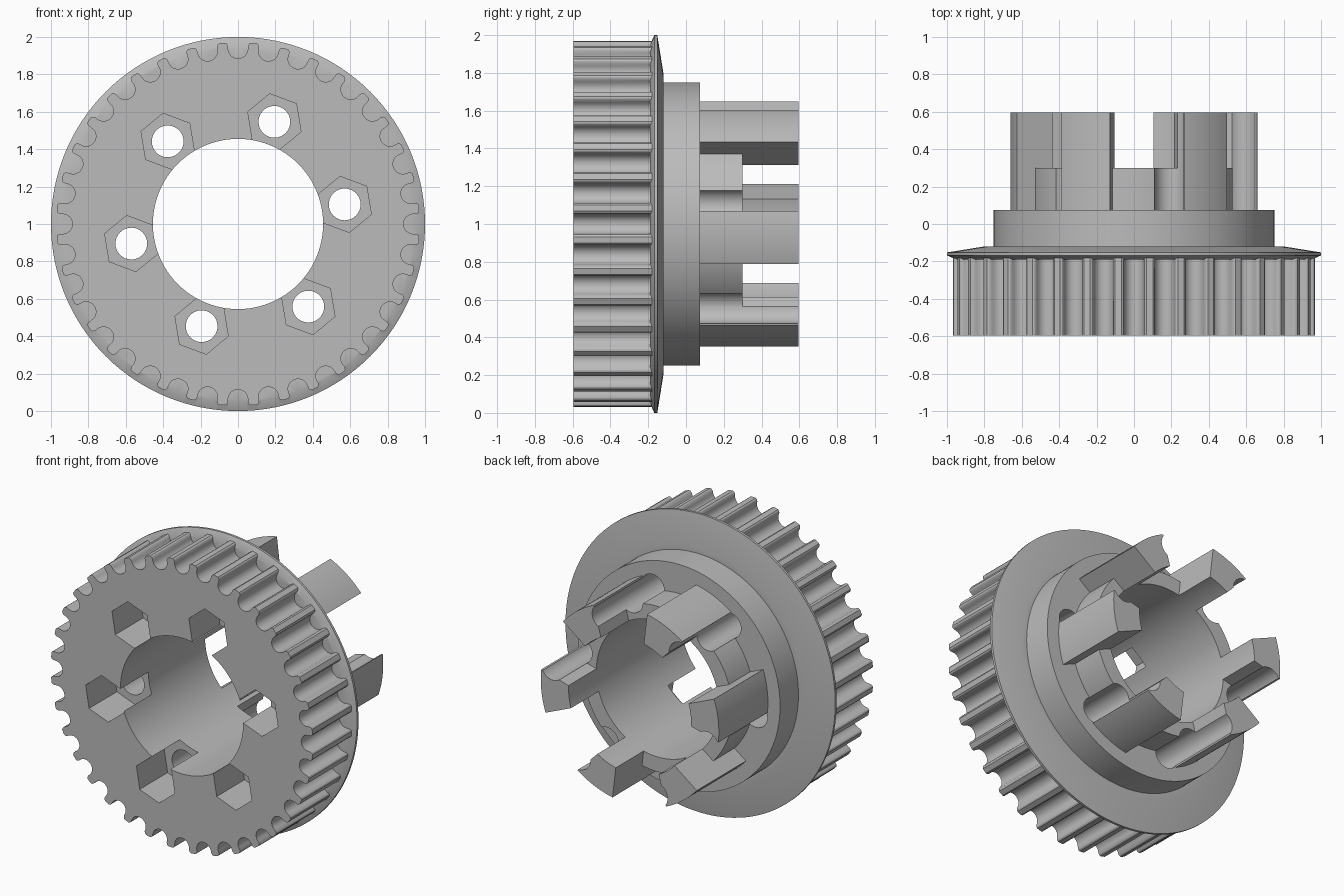
import bpy, bmesh
from math import sin, cos, radians, tau, pi

if "Cube" in bpy.data.objects:
    bpy.data.objects.remove(bpy.data.objects["Cube"])

FRONT, BACK = -0.595, 0.595
BORE, HOLE_RING, HOLE_ANGLE = 0.455, 0.58, 10.4
STEPS = [60 * i for i in range(6)]


def polar(radius, degrees):
    return radius * cos(radians(degrees)), radius * sin(radians(degrees))


def circle(radius, count, turn=0.0, at=(0, 0)):
    return [(at[0] + radius * cos(turn + tau * i / count),
             at[1] + radius * sin(turn + tau * i / count)) for i in range(count)]


def rotated(points, degrees):
    c, s = cos(radians(degrees)), sin(radians(degrees))
    return [(x * c - y * s, x * s + y * c) for x, y in points]


def loft(bm, points, sections):
    """Solid along y from an outline; sections are (y, scale) pairs."""
    rings = [[bm.verts.new((x * k, y, z * k + 1)) for x, z in points] for y, k in sections]
    for a, b in zip(rings, rings[1:]):
        for i in range(len(a)):
            j = (i + 1) % len(a)
            bm.faces.new((a[i], a[j], b[j], b[i]))
    bm.faces.new(rings[0])
    bm.faces.new(rings[-1])


def solid(name, outlines, sections):
    bm = bmesh.new()
    for points in outlines:
        loft(bm, points, sections)
    bmesh.ops.recalc_face_normals(bm, faces=bm.faces)
    mesh = bpy.data.meshes.new(name)
    bm.to_mesh(mesh)
    bm.free()
    obj = bpy.data.objects.new(name, mesh)
    bpy.context.collection.objects.link(obj)
    return obj


# Toothed belt drum: thirty-six round grooves with softened tooth tips
lip = [(0.068, 0.969), (0.059, 0.963), (0.054, 0.953)]
teeth = []
for i in range(36):
    groove = [(-u, v) for u, v in lip]
    for k in range(13):
        a = pi + pi * k / 12
        groove.append((0.053 * cos(a), 0.938 + 0.053 * sin(a)))
    groove += reversed(lip)
    teeth += rotated([(v, u) for u, v in groove], 10 * i)
pulley = solid("toothed_pulley", [teeth], [(FRONT, 1), (-0.16, 1)])

# Tapered flange, hub and low collar
flange = solid("flange", [circle(1, 128)],
               [(-0.19, 0.95), (-0.168, 1), (-0.152, 1), (-0.12, 0.8)])
hub = solid("hub", [circle(0.75, 128)], [(-0.15, 1), (0.075, 1)])
collar = solid("collar", [circle(0.555, 96)], [(-0.1, 1), (0.3, 1)])

# Six wedge shaped drive posts
post = [polar(0.43, -8.9)]
post += [polar(0.66, -11.3 + 24.8 * k / 12) for k in range(13)]
post.append(polar(0.423, 8.4))
posts = solid("drive_posts", [rotated(post, a + 52.5) for a in STEPS], [(-0.05, 1), (BACK, 1)])

# Cutters: centre bore, bolt holes and hexagonal nut pockets
bore = solid("bore_cutter", [circle(BORE, 96)], [(-0.8, 1), (0.8, 1)])
hole = circle(0.085, 32, 0, (HOLE_RING, 0))
holes = solid("hole_cutter", [rotated(hole, a + HOLE_ANGLE) for a in STEPS],
              [(-0.8, 1), (0.8, 1)])
nut = circle(0.152, 6, radians(29), (HOLE_RING, 0))
pockets = solid("pocket_cutter", [rotated(nut, a + HOLE_ANGLE) for a in STEPS],
                [(-0.8, 1), (-0.3, 1)])

# Combine into one clean body
bpy.ops.object.select_all(action='DESELECT')
pulley.select_set(True)
bpy.context.view_layer.objects.active = pulley
jobs = [(o, 'UNION') for o in (flange, hub, collar, posts)]
jobs += [(o, 'DIFFERENCE') for o in (bore, holes, pockets)]
for other, operation in jobs:
    mod = pulley.modifiers.new(other.name, 'BOOLEAN')
    mod.object, mod.operation, mod.solver = other, operation, 'EXACT'
    bpy.ops.object.modifier_apply(modifier=mod.name)
    bpy.data.objects.remove(other)

# Plain grey finish
grey = bpy.data.materials.new("plain_grey")
grey.use_nodes = True
grey.diffuse_color = (0.5, 0.5, 0.5, 1)
grey.node_tree.nodes["Principled BSDF"].inputs["Base Color"].default_value = (0.5, 0.5, 0.5, 1)
pulley.data.materials.clear()
pulley.data.materials.append(grey)
bpy.ops.object.shade_smooth_by_angle(angle=radians(28))
